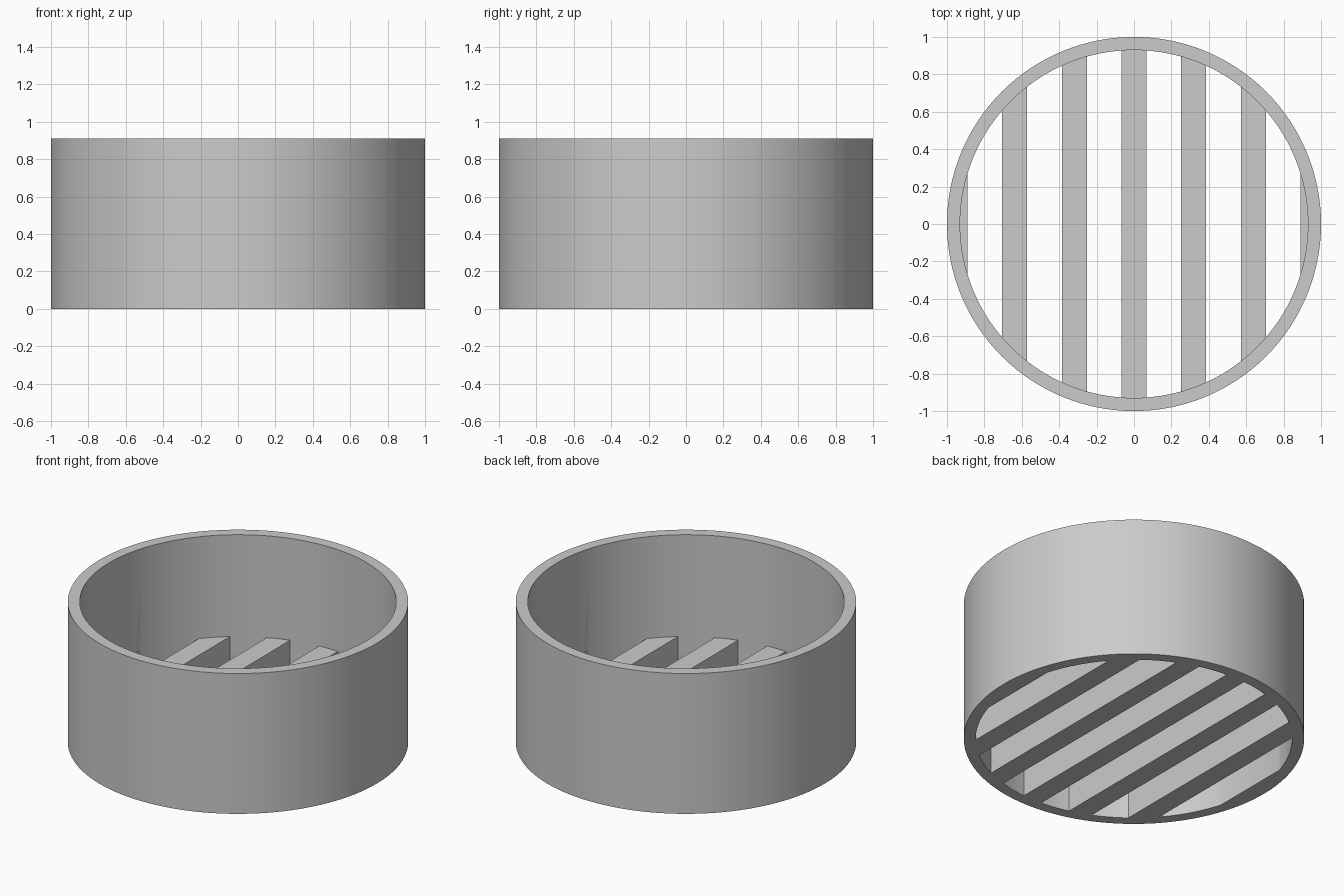
import bpy, bmesh, math

cube = bpy.data.objects.get("Cube")
if cube:
    bpy.data.objects.remove(cube, do_unlink=True)

OUTER, INNER, HEIGHT = 1.0, 0.93, 0.91
BAR_HEIGHT, BAR_WIDTH, SPACING = 0.25, 0.133, 0.319
EMBED = 0.965      # bars end inside the wall
SEGMENTS = 128

grey = bpy.data.materials.new("light grey")
grey.use_nodes = True
colour = (0.6, 0.6, 0.6, 1)
grey.diffuse_color = colour
grey.node_tree.nodes["Principled BSDF"].inputs["Base Color"].default_value = colour


def make_object(name, bm):
    bmesh.ops.recalc_face_normals(bm, faces=bm.faces)
    mesh = bpy.data.meshes.new(name)
    bm.to_mesh(mesh)
    bm.free()
    mesh.materials.append(grey)
    obj = bpy.data.objects.new(name, mesh)
    bpy.context.collection.objects.link(obj)
    return obj


def add_bar(bm, centre):
    """Upright bar whose ends follow the round wall."""
    low = max(centre - BAR_WIDTH / 2, -EMBED + 0.005)
    high = min(centre + BAR_WIDTH / 2, EMBED - 0.005)
    xs = [low + (high - low) * i / 6 for i in range(7)]
    end = [(x, math.sqrt(EMBED ** 2 - x * x)) for x in xs]
    outline = end + [(x, -y) for x, y in reversed(end)]
    face = bm.faces.new([bm.verts.new((x, y, 0)) for x, y in outline])
    top = bmesh.ops.extrude_face_region(bm, geom=[face])["geom"]
    verts = [g for g in top if isinstance(g, bmesh.types.BMVert)]
    bmesh.ops.translate(bm, vec=(0, 0, BAR_HEIGHT), verts=verts)


# Round wall: a rectangular section swept around z
bm = bmesh.new()
rings = []
for radius, z in ((OUTER, 0), (OUTER, HEIGHT), (INNER, HEIGHT), (INNER, 0)):
    angles = [2 * math.pi * i / SEGMENTS for i in range(SEGMENTS)]
    rings.append([bm.verts.new((radius * math.cos(a), radius * math.sin(a), z))
                  for a in angles])
for k in range(4):
    a, b = rings[k], rings[(k + 1) % 4]
    for i in range(SEGMENTS):
        j = (i + 1) % SEGMENTS
        bm.faces.new((a[i], a[j], b[j], b[i]))
cup = make_object("slotted_cup", bm)

# Grate of parallel bars across the bottom
bm = bmesh.new()
for n in range(-3, 4):
    add_bar(bm, n * SPACING)
grate = make_object("grate_bars", bm)
grate.hide_render = True

# Fuse the grate into the wall
union = cup.modifiers.new("fuse_grate", 'BOOLEAN')
union.operation = 'UNION'
union.solver = 'EXACT'
union.object = grate
bpy.ops.object.select_all(action='DESELECT')
cup.select_set(True)
bpy.context.view_layer.objects.active = cup
bpy.ops.object.modifier_apply(modifier=union.name)
bpy.data.objects.remove(grate, do_unlink=True)
bpy.ops.object.shade_smooth_by_angle(angle=math.radians(30))
